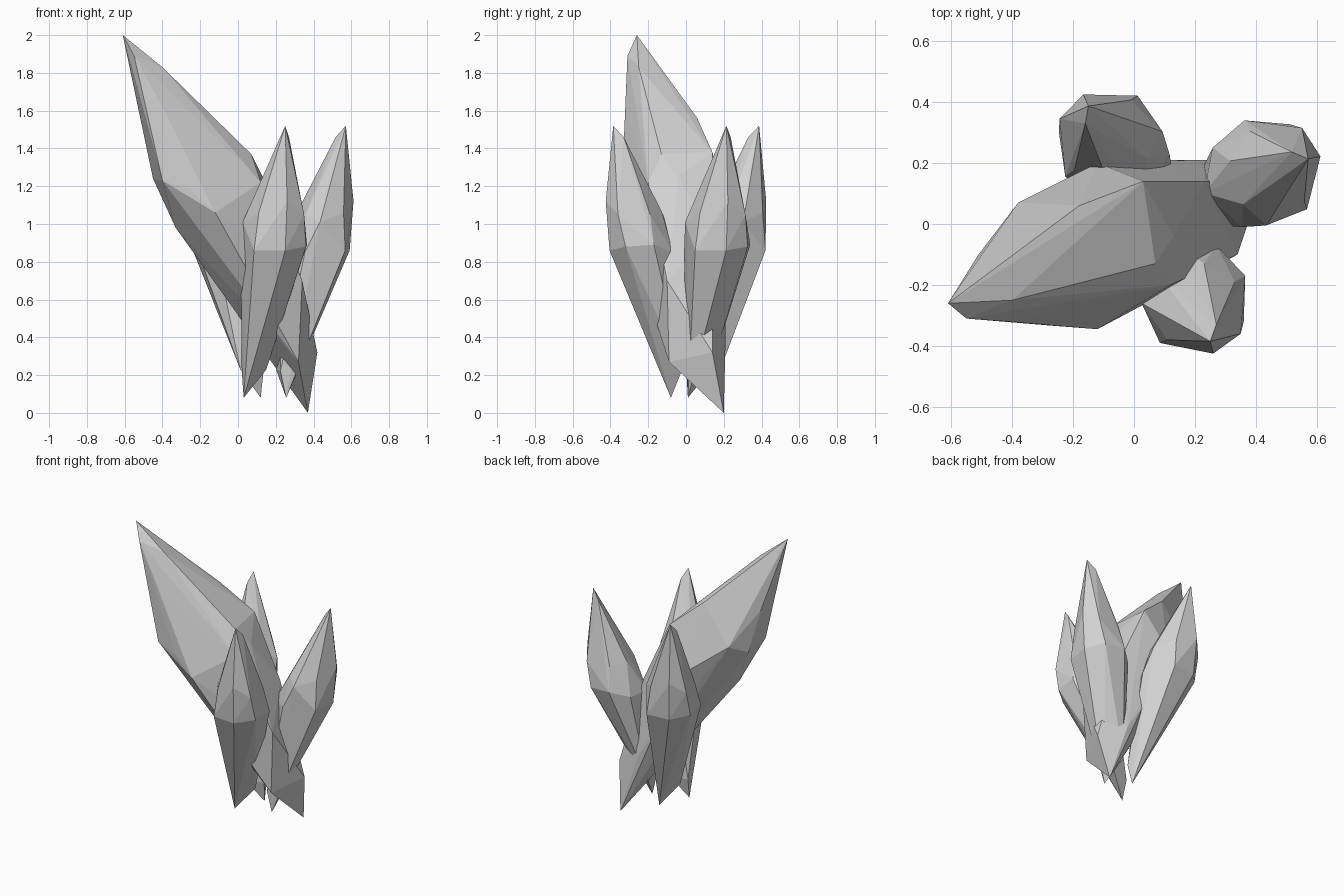
import bpy, bmesh, math

grey = bpy.data.materials.new("pale_grey_crystal")
grey.diffuse_color = (0.65, 0.65, 0.65, 1)


def crystal(name, points, location=(0, 0, 0), turn=0):
    """Faceted shard: the convex skin around a few corner points."""
    bm = bmesh.new()
    for p in points:
        bm.verts.new(p)
    bmesh.ops.convex_hull(bm, input=bm.verts[:])
    loose = [v for v in bm.verts if not v.link_faces]
    bmesh.ops.delete(bm, geom=loose, context='VERTS')
    bmesh.ops.recalc_face_normals(bm, faces=bm.faces[:])
    mesh = bpy.data.meshes.new(name)
    bm.to_mesh(mesh)
    bm.free()
    mesh.materials.append(grey)
    ob = bpy.data.objects.new(name, mesh)
    ob.location = location
    ob.rotation_euler.z = math.radians(turn)
    bpy.context.collection.objects.link(ob)


# Small shard, measured from its foot and leaning outward
small = [
    (0, 0, 0), (.12, .06, .15), (-.01, .03, .14),              # foot
    (.055, -.31, .78), (.22, -.325, .78), (.33, -.24, .8),     # lower girdle
    (.335, -.09, .81), (.24, .01, .77), (.09, .03, .77), (-.015, -.1, .77),
    (.23, -.345, 1.04), (.32, -.28, .97), (.30, -.11, .97),    # upper girdle
    (.2, -.05, .99), (.06, -.1, .97), (-.005, -.18, .93), (.08, -.3, .98),
    (.26, -.28, 1.25), (.24, -.25, 1.38), (.22, -.305, 1.44),  # tip
]
crystal("front_crystal", small, (.03, -.08, .08), 0)
crystal("right_crystal", small, (.255, .01, .08), 87)
crystal("back_crystal", small, (.12, .125, .08), 190)

# Large leaning shard
large = [
    (.37, .2, .0), (.42, .14, .32), (.32, -.09, .27),          # foot
    (.36, -.02, .5), (.23, .21, .42), (.1, .21, .62),
    (.34, -.1, .7), (.23, .14, .95),
    (-.33, -.12, .98), (-.12, .2, 1.1), (-.12, -.345, 1.06),   # girdle
    (-.25, -.335, 1.18), (-.4, -.315, 1.23), (-.45, -.05, 1.24), (-.38, .07, 1.3),
    (.12, -.2, 1.22), (.13, -.04, 1.25), (.07, -.13, 1.37), (.03, .14, 1.38),
    (-.18, .06, 1.56), (-.4, -.32, 1.62), (-.51, -.1, 1.53),   # tip
    (-.4, -.25, 1.83), (-.55, -.31, 1.89), (-.61, -.26, 2.0),
]
crystal("large_crystal", large)
